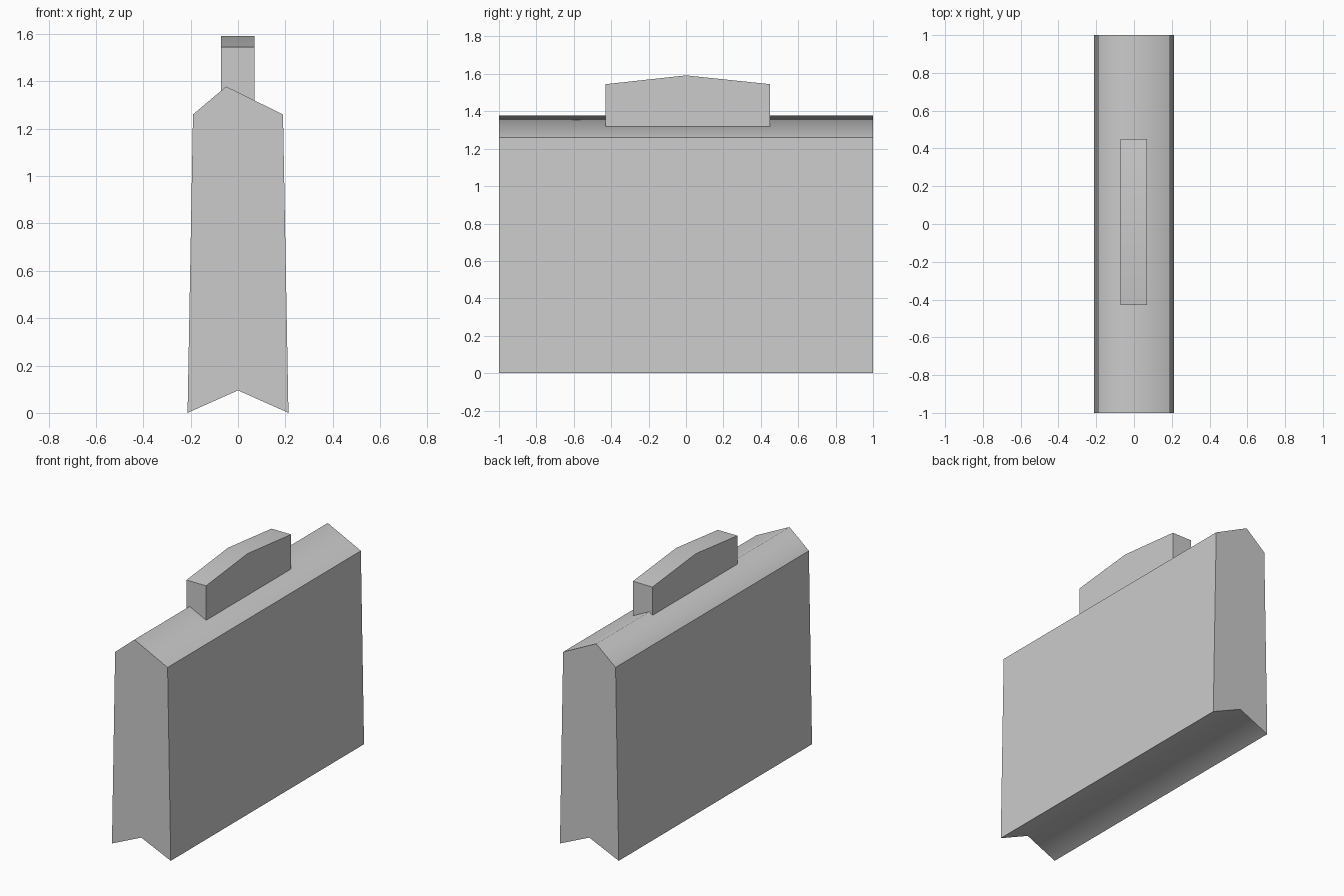
import bpy
import bmesh

cube = bpy.data.objects.get("Cube")
if cube:
    bpy.data.objects.remove(cube, do_unlink=True)

# Single plain grey
grey = bpy.data.materials.new("plain_grey")
grey.use_nodes = True
COLOUR = (0.6, 0.6, 0.6, 1.0)
grey.diffuse_color = COLOUR
grey.node_tree.nodes["Principled BSDF"].inputs["Base Color"].default_value = COLOUR


def extrude_profile(name, profile, offset, soft):
    """Extrude a closed 3D profile; long edges at the soft corners stay smooth."""
    bm = bmesh.new()
    base = [bm.verts.new(p) for p in profile]
    tip = [bm.verts.new([a + b for a, b in zip(p, offset)]) for p in profile]
    bm.faces.new(base)
    bm.faces.new(tip[::-1])
    for i in range(len(base)):
        j = (i + 1) % len(base)
        bm.faces.new((base[j], base[i], tip[i], tip[j]))
    bmesh.ops.recalc_face_normals(bm, faces=bm.faces)
    for face in bm.faces:
        face.smooth = True
    soft_pairs = [{base[i], tip[i]} for i in soft]
    for edge in bm.edges:
        edge.smooth = set(edge.verts) in soft_pairs
    mesh = bpy.data.meshes.new(name)
    bm.to_mesh(mesh)
    bm.free()
    mesh.materials.append(grey)
    obj = bpy.data.objects.new(name, mesh)
    bpy.context.collection.objects.link(obj)
    return obj


# Case body: tapered sides, off-centre ridge and notched underside
body = [(-0.213, 0.005), (0, 0.1), (0.213, 0.005),
        (0.19, 1.265), (-0.05, 1.383), (-0.19, 1.265)]
extrude_profile("case_body", [(x, -1, z) for x, z in body], (0, 2, 0), soft=(1, 4))

# Handle block: shallow peaked top, sunk slightly into the roof
handle = [(-0.43, 1.315), (0.45, 1.315), (0.45, 1.55), (0, 1.597), (-0.43, 1.55)]
extrude_profile("handle", [(-0.072, y, z) for y, z in handle], (0.142, 0, 0), soft=(3,))

# Rest the lowest edge on the ground
for name in ("case_body", "handle"):
    bpy.data.objects[name].location.z = -0.005
